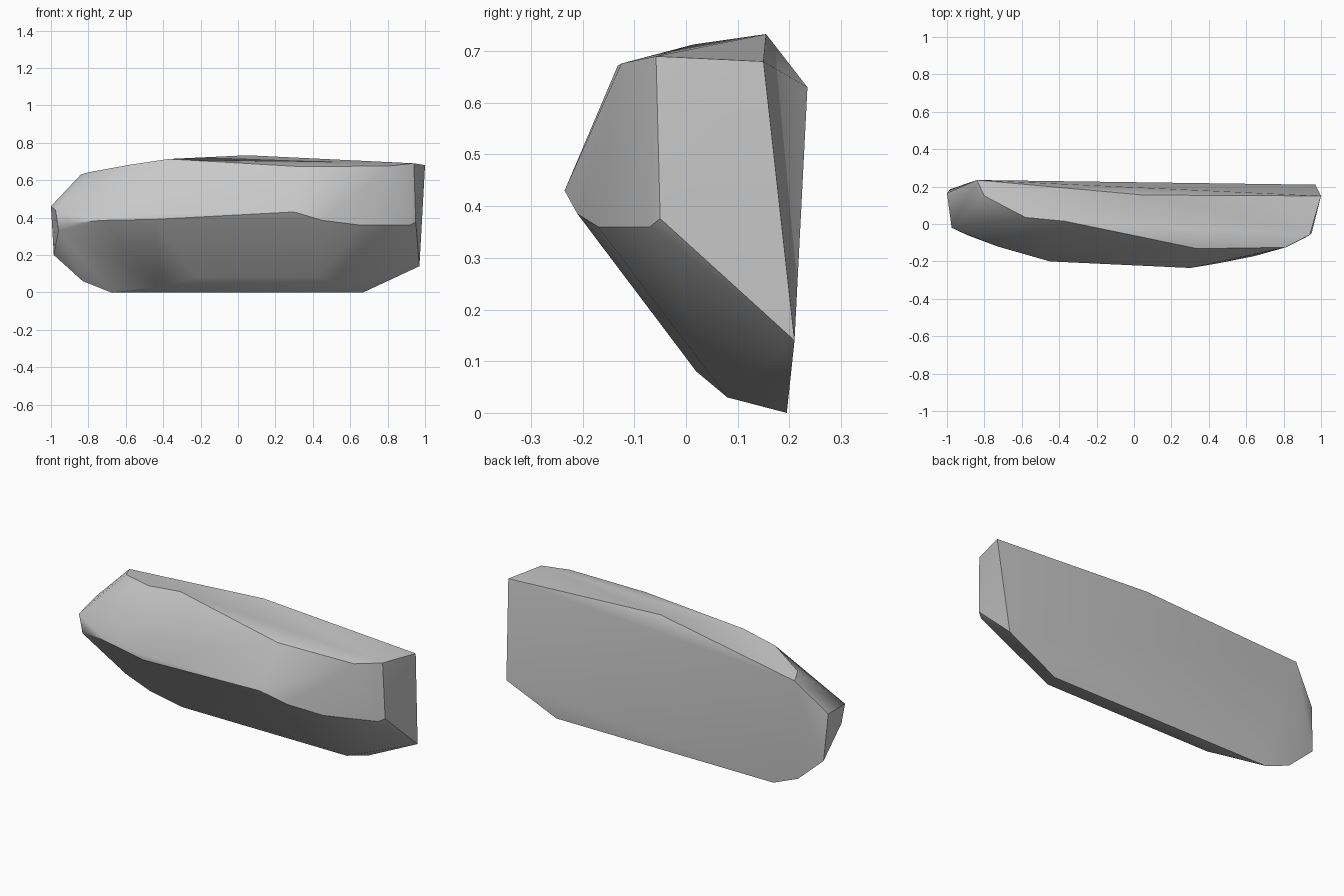
import bpy
import bmesh
from math import radians

cube = bpy.data.objects.get("Cube")
if cube:
    bpy.data.objects.remove(cube, do_unlink=True)


def make_material(name, level):
    """One flat grey material."""
    material = bpy.data.materials.new(name)
    material.use_nodes = True
    colour = (level, level, level, 1)
    material.diffuse_color = colour
    shader = material.node_tree.nodes["Principled BSDF"]
    shader.inputs["Base Color"].default_value = colour
    shader.inputs["Roughness"].default_value = 0.9
    return material


def make_stone(name, corner_groups, material):
    """Stretch a faceted skin over the corners of every group."""
    bm = bmesh.new()
    for group in corner_groups:
        for corner in group:
            bm.verts.new(corner)
    bmesh.ops.convex_hull(bm, input=list(bm.verts))
    loose = [v for v in bm.verts if not v.link_faces]
    bmesh.ops.delete(bm, geom=loose, context="VERTS")
    bmesh.ops.recalc_face_normals(bm, faces=list(bm.faces))
    mesh = bpy.data.meshes.new(name)
    bm.to_mesh(mesh)
    bm.free()
    mesh.materials.append(material)
    stone = bpy.data.objects.new(name, mesh)
    bpy.context.collection.objects.link(stone)
    return stone


# Ridge along the back of the top
back_ridge = [(-.84, .235, .63), (.05, .155, .733), (1, .15, .68)]

# Front rim of the sloping top
top_rim = [(-.8, .15, .642), (-.58, .035, .682), (-.37, .015, .713),
           (.34, -.132, .672), (.81, -.125, .676), (.94, -.058, .69)]

# Bulging belly line across the front
belly = [(-.89, -.06, .37), (-.73, -.12, .385), (-.45, -.2, .39),
         (-.45, -.2, .42), (.3, -.235, .43), (.45, -.21, .385),
         (.65, -.17, .36), (.92, -.07, .36), (.95, -.05, .376)]

# Small blunt end and broad cut end
blunt_end = [(-1, .165, .46), (-.975, -.02, .44),
             (-.96, -.01, .33), (-.985, .185, .2)]
cut_end = [(.97, .21, .14)]

# Narrow underside, rising towards the front
underside = [(-.83, .19, .06), (-.68, .195, 0), (.67, .195, 0),
             (-.4, .08, .03), (.62, .08, .03),
             (-.22, .02, .08), (.42, .02, .08)]

grey = make_material("stone grey", .58)
rock = make_stone(
    "rock_slab",
    [back_ridge, top_rim, belly, blunt_end, cut_end, underside],
    grey,
)

# Soft shading with crisp main edges
bpy.ops.object.select_all(action="DESELECT")
rock.select_set(True)
bpy.context.view_layer.objects.active = rock
bpy.ops.object.shade_smooth_by_angle(angle=radians(30))
